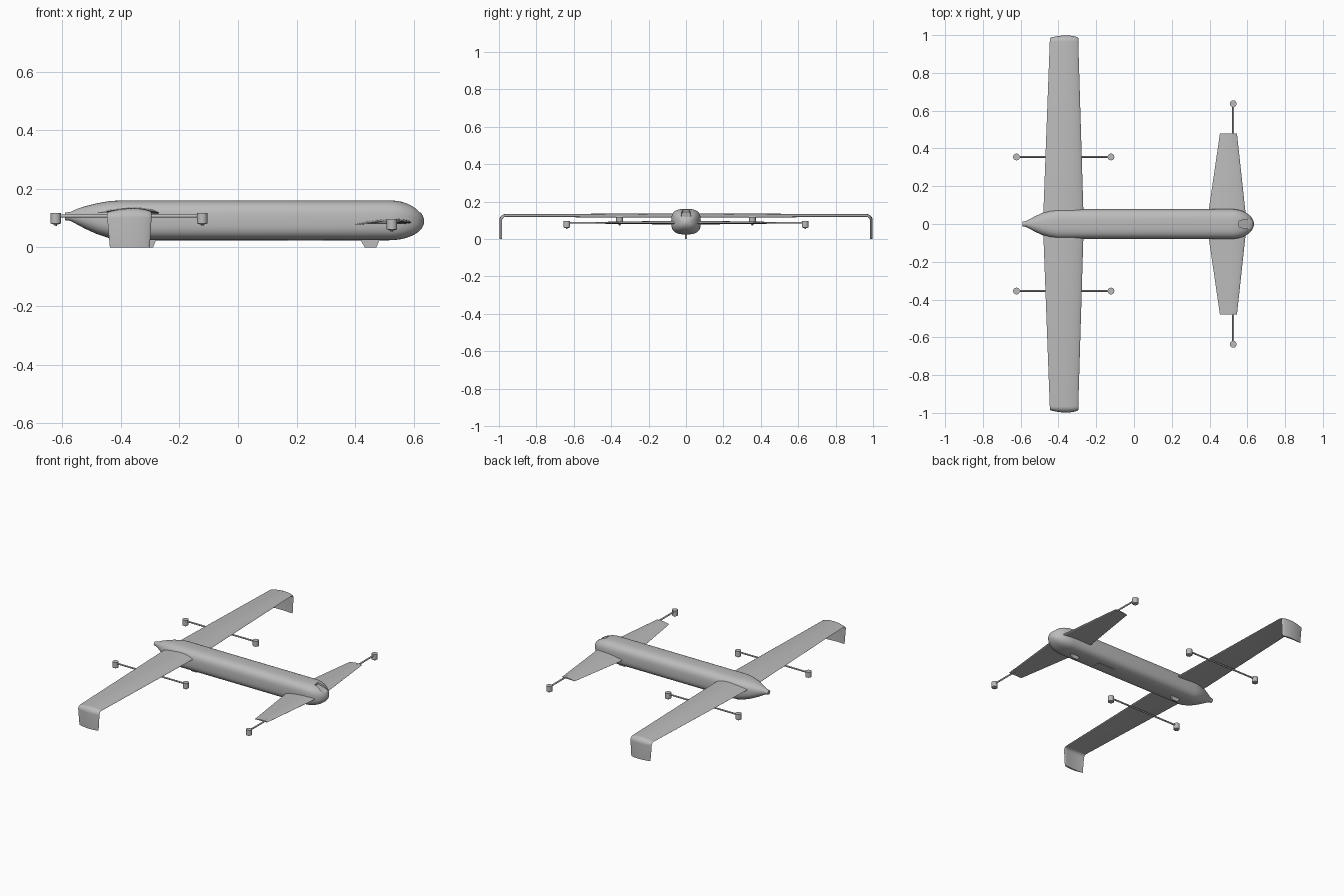
import bpy, bmesh, math
from mathutils import Vector

cube = bpy.data.objects.get("Cube")
if cube:
    bpy.data.objects.remove(cube)

grey = bpy.data.materials.new("matte_grey")
grey.use_nodes = True
colour = (0.5, 0.5, 0.5, 1)
grey.diffuse_color = colour
grey.node_tree.nodes["Principled BSDF"].inputs["Base Color"].default_value = colour


def finish(name, bm, angle=35):
    bmesh.ops.recalc_face_normals(bm, faces=bm.faces)
    mesh = bpy.data.meshes.new(name)
    bm.to_mesh(mesh)
    bm.free()
    ob = bpy.data.objects.new(name, mesh)
    bpy.context.collection.objects.link(ob)
    mesh.materials.append(grey)
    smooth(ob, angle)
    return ob


def smooth(ob, angle=35):
    bpy.ops.object.select_all(action="DESELECT")
    ob.select_set(True)
    bpy.context.view_layer.objects.active = ob
    bpy.ops.object.shade_smooth_by_angle(angle=math.radians(angle))


def loft(name, rings, angle=35):
    """Skin a list of closed rings and cap both ends."""
    bm = bmesh.new()
    loops = [[bm.verts.new(p) for p in ring] for ring in rings]
    for a, b in zip(loops, loops[1:]):
        for i in range(len(a)):
            j = (i + 1) % len(a)
            bm.faces.new((a[i], a[j], b[j], b[i]))
    bm.faces.new(loops[0])
    bm.faces.new(loops[-1])
    return finish(name, bm, angle)


def rod(name, start, end, r1, r2=None, sides=20):
    start, end = Vector(start), Vector(end)
    axis = end - start
    bm = bmesh.new()
    bmesh.ops.create_cone(bm, cap_ends=True, segments=sides, radius1=r1,
                          radius2=r1 if r2 is None else r2, depth=axis.length)
    turn = axis.to_track_quat("Z", "Y").to_matrix()
    bmesh.ops.transform(bm, matrix=turn.to_4x4(), verts=bm.verts)
    bmesh.ops.translate(bm, vec=(start + end) / 2, verts=bm.verts)
    return finish(name, bm)


def slab(name, bottom, top):
    return loft(name, [bottom, top], 20)


def body_ring(x, zc, w, h, power, n=48):
    ring = []
    for i in range(n):
        a = 2 * math.pi * i / n
        c, s = math.cos(a), math.sin(a)
        ring.append((x, w * math.copysign(abs(c) ** (2 / power), c),
                     zc + h * math.copysign(abs(s) ** (2 / power), s)))
    return ring


# Fuselage: pointed tail, constant middle, blunt nose
W, H, ZC = 0.079, 0.068, 0.0925
rings = [body_ring(*s) for s in (
    (-0.572, 0.106, 0.015, 0.015, 2.0), (-0.55, 0.105, 0.027, 0.026, 2.1),
    (-0.52, 0.102, 0.043, 0.039, 2.3), (-0.48, 0.098, 0.061, 0.053, 2.6),
    (-0.44, 0.095, 0.073, 0.063, 2.8), (-0.40, ZC, W, H, 3.0))]
for i in range(14):
    a = math.pi / 2 * i / 13.3
    k = math.cos(a)
    rings.append(body_ring(0.515 + 0.12 * math.sin(a), ZC - 0.004 * (1 - k),
                           W * k, H * k, 2.2 + 0.8 * k))
fuselage = loft("fuselage", rings)

# Camera notch cut in the top of the nose
outline = [(0.557, -0.017), (0.557, 0.017), (0.60, 0.025), (0.66, 0.027),
           (0.66, -0.027), (0.60, -0.025)]
cutter = slab("notch_cutter", [(x, y, 0.145 - 0.4 * (x - 0.557)) for x, y in outline],
              [(x, y, 0.22) for x, y in outline])
cutter.hide_render = True
cut = fuselage.modifiers.new("camera_notch", "BOOLEAN")
cut.operation = "DIFFERENCE"
cut.object = cutter
bpy.context.view_layer.objects.active = fuselage
bpy.ops.object.modifier_apply(modifier=cut.name)
bpy.data.objects.remove(cutter)
smooth(fuselage)

# Tail hub
rod("tail_hub", (-0.59, 0, 0.106), (-0.55, 0, 0.106), 0.013, 0.018)


def foil(thick, camber, n=14):
    """Chord positions from the leading edge, over the top and back below."""
    upper, lower = [], []
    for i in range(n + 1):
        u = (1 - math.cos(math.pi * i / n)) / 2
        t = 5 * thick * (0.297 * math.sqrt(u) - 0.126 * u - 0.352 * u ** 2
                         + 0.284 * u ** 3 - 0.1 * u ** 4)
        c = 4 * camber * u * (1 - u)
        upper.append((u, c + t))
        lower.append((u, c - t))
    return upper + lower[-1:0:-1]


def wing_ring(y, z, lead, trail, tilt, thick, camber, drop=0):
    chord = lead - trail
    return [(lead - u * chord, y + v * chord * math.sin(tilt),
             z - drop * u + v * chord * math.cos(tilt)) for u, v in foil(thick, camber)]


for side, s in (("left", 1), ("right", -1)):
    def flip(ring):
        return [(x, y * -s, z) for x, y, z in ring]

    # Main wing, bending down into the tip fin
    bend = 0.02
    tip_y, tip_z = 0.965, 0.12
    path = [wing_ring(0, 0.117, -0.266, -0.482, 0, 0.09, 0.05)]
    for i in range(9):
        a = math.pi / 2 * i / 8
        path.append(wing_ring(tip_y + bend * math.sin(a), tip_z - bend * (1 - math.cos(a)),
                              -0.295, -0.446, a, 0.08, 0.05))
    path.append(wing_ring(tip_y + bend, 0, -0.301, -0.437, math.pi / 2, 0.08, 0.05))
    loft(side + "_main_wing", [flip(r) for r in path])

    # Front wing
    loft(side + "_front_wing", [flip(wing_ring(0, 0.086, 0.597, 0.385, 0, 0.09, 0.03, 0.009)),
                                flip(wing_ring(0.48, 0.086, 0.545, 0.455, 0, 0.09, 0.03, 0.004))])

    # Booms
    y = -s * 0.355
    rod(side + "_wing_boom", (-0.62, y, 0.107), (-0.123, y, 0.107), 0.005)
    rod(side + "_front_boom", (0.525, -s * 0.3, 0.087), (0.525, -s * 0.638, 0.087), 0.005)

    # Lift motors hanging from the boom ends
    for label, mx, my, mz in (("rear", -0.622, y, 0.117), ("middle", -0.122, y, 0.117),
                              ("front", 0.525, -s * 0.637, 0.097)):
        name = side + "_" + label + "_motor"
        rod(name, (mx, my, mz), (mx, my, mz - 0.035), 0.018)
        rod(name + "_cap", (mx, my, mz - 0.035), (mx, my, mz - 0.039), 0.018, 0.006)
        rod(name + "_shaft", (mx, my, mz - 0.038), (mx, my, mz - 0.044), 0.004)

# Landing skids under the belly
for label, x in (("front", 0.45), ("rear", -0.312)):
    def plan(front, back, z):
        return [(x + front, 0.005, z), (x + front, -0.005, z),
                (x + back, -0.005, z), (x + back, 0.005, z)]
    slab(label + "_skid", plan(0.022, -0.018, 0), plan(0.036, -0.036, 0.035))

# Belly hatch
hatch = [(0.17, -0.025), (0.29, -0.025), (0.29, 0.025), (0.17, 0.025)]
slab("belly_hatch", [(px, py, 0.0235) for px, py in hatch],
     [(px, py, 0.03) for px, py in hatch])
